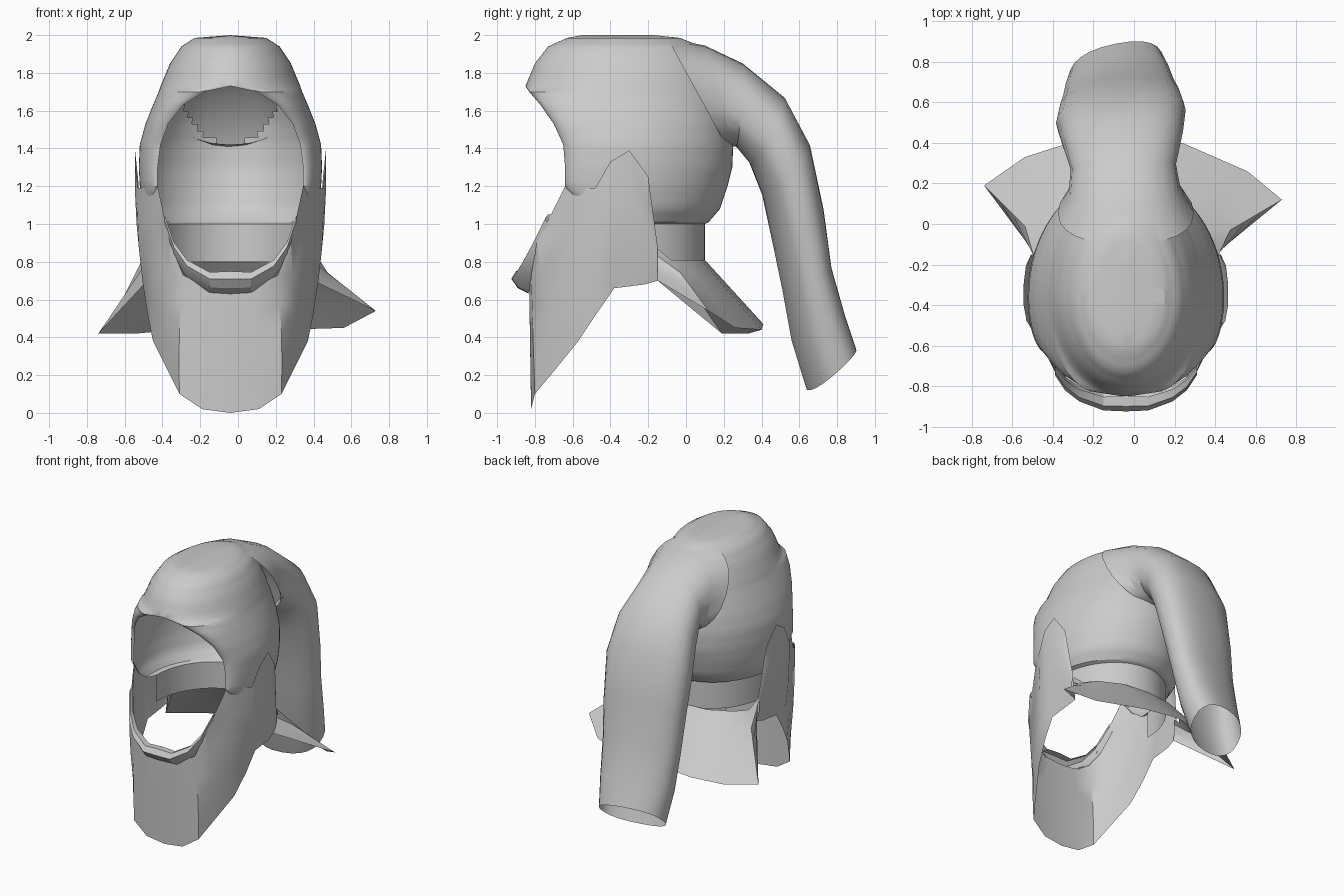
import bpy, bmesh, math
from mathutils import Vector

if "Cube" in bpy.data.objects:
    bpy.data.objects.remove(bpy.data.objects["Cube"], do_unlink=True)

CX = -0.04  # symmetry plane of the hood

cloth = bpy.data.materials.new("grey_cloth")
cloth.use_nodes = True
GREY = (0.6, 0.6, 0.6, 1)
cloth.diffuse_color = GREY
cloth.node_tree.nodes["Principled BSDF"].inputs["Base Color"].default_value = GREY


def loft(name, rows, closed=False, mirror=True, hole=None):
    """Skin a sheet or tube through rows holding equal numbers of points."""
    bm = bmesh.new()
    grid = [[bm.verts.new(p) for p in row] for row in rows]
    n = len(rows[0])
    for a, b in zip(grid, grid[1:]):
        for i in range(n if closed else n - 1):
            j = (i + 1) % n
            bm.faces.new((a[i], a[j], b[j], b[i]))
    if hole:
        doomed = [f for f in bm.faces if hole(f.calc_center_median())]
        bmesh.ops.delete(bm, geom=doomed, context='FACES')
    bmesh.ops.remove_doubles(bm, verts=bm.verts, dist=0.0005)
    bmesh.ops.recalc_face_normals(bm, faces=bm.faces)
    mesh = bpy.data.meshes.new(name)
    bm.to_mesh(mesh)
    bm.free()
    mesh.materials.append(cloth)
    ob = bpy.data.objects.new(name, mesh)
    bpy.context.collection.objects.link(ob)
    ob.location.x = CX
    if mirror:
        ob.modifiers.new("Mirror", 'MIRROR')
    bpy.ops.object.select_all(action='DESELECT')
    ob.select_set(True)
    bpy.context.view_layer.objects.active = ob
    bpy.ops.object.shade_smooth_by_angle(angle=math.radians(28))


def head_row(z, width, back, rim_x, rim_y, steps=20):
    """Half of a level section: face rim, round the side, to the back centre."""
    mid = -0.36
    pts = []
    for i in range(steps + 1):
        t = math.pi / 2 * (1 - i / steps)
        pts.append(Vector((rim_x + (width - rim_x) * math.cos(t),
                           mid + (rim_y - mid) * math.sin(t), z)))
    for i in range(1, steps + 1):
        t = math.pi / 2 * i / steps
        pts.append(Vector((width * math.cos(t), mid + (back - mid) * math.sin(t), z)))
    return pts


def refine(sections, parts=3):
    """Blend extra sections between neighbours."""
    out = []
    for a, b in zip(sections, sections[1:]):
        for k in range(parts):
            out.append([u + (v - u) * k / parts for u, v in zip(a, b)])
    return out + [list(sections[-1])]


def in_tail(c):
    return c.y > 0 and (c.x / 0.24) ** 2 + ((c.z - 1.66) / 0.23) ** 2 < 1


# Hood shell with neck band: height, half width, back, rim x, rim y
sections = [
    (0.8, .39, .1, .39, -.37), (1.0, .39, .1, .39, -.37),
    (1.01, .42, .12, .41, -.45), (1.08, .46, .18, .40, -.55),
    (1.2, .48, .22, .385, -.64), (1.3, .485, .245, .385, -.64),
    (1.42, .48, .25, .37, -.65), (1.53, .45, .24, .33, -.70),
    (1.63, .41, .22, .25, -.77), (1.7, .38, .2, .14, -.83),
    (1.73, .37, .19, 0, -.85), (1.85, .32, .14, 0, -.8),
    (1.94, .26, .08, 0, -.73), (1.985, .19, -.03, 0, -.63),
    (2.0, 0, -.17, 0, -.55),
]
loft("hood_shell", [head_row(*s) for s in refine(sections)], hole=in_tail)

# Hanging tail: outer y and z, inner y and z, half width
tail = [
    (-.1, 1.985, .21, 1.42, .335), (.1, 1.945, .245, 1.41, .275),
    (.3, 1.85, .265, 1.41, .26), (.52, 1.67, .34, 1.32, .3),
    (.65, 1.42, .41, 1.15, .32), (.72, 1.08, .47, .88, .30),
    (.76, .77, .52, .65, .28), (.83, .52, .57, .38, .26),
    (.89, .34, .65, .12, .23),
]


def soft_square(v):
    return math.copysign(abs(v) ** 0.85, v)


rings = []
for k, (oy, oz, iy, iz, half) in enumerate(tail):
    outer, inner = Vector((0, oy, oz)), Vector((0, iy, iz))
    f = k / (len(tail) - 1)
    ring = []
    for i in range(24):
        t = math.tau * i / 24
        p = (outer + inner) / 2 + (outer - inner) / 2 * soft_square(math.cos(t))
        p.x = half * soft_square(math.sin(t))
        p.y += 0.2 * f * p.x  # slight twist towards the tip
        p.x -= 0.05 * f
        ring.append(p)
    rings.append(ring)
loft("hood_tail", rings, closed=True, mirror=False)


def sheet(tops, bottoms, bulge, rows=4):
    """Rows of points from a top edge to a bottom edge, pushed out midway."""
    out = []
    for r in range(rows + 1):
        f = r / rows
        row = []
        for a, b in zip(tops, bottoms):
            p = Vector(a).lerp(Vector(b), f)
            p.x *= 1 + bulge * math.sin(math.pi * f)
            row.append(p)
        out.append(row)
    return out


# Front bib running up the cheeks and over the ears
bib_top = [(0, -.83, .65), (.12, -.83, .66), (.25, -.82, .73), (.32, -.79, .9),
           (.385, -.64, 1.2), (.49, -.48, 1.19), (.505, -.4, 1.33),
           (.505, -.3, 1.39), (.49, -.2, 1.25), (.46, -.15, .88)]
bib_low = [(0, -.82, 0), (.15, -.82, .02), (.27, -.8, .1), (.33, -.7, .22),
           (.41, -.57, .38), (.44, -.47, .53), (.45, -.38, .66),
           (.45, -.3, .67), (.45, -.22, .68), (.44, -.15, .7)]
loft("front_bib", sheet(bib_top, bib_low, 0.04))

# Flared cape behind the neck, with one corner lifted
cape_top = [(.46, -.16, .88), (.43, -.08, .81), (.36, .0, .81), (.2, .08, .81), (0, .1, .81)]
cape_low = [(.44, -.15, .7), (.7, .19, .42), (.5, .33, .42), (.28, .4, .44), (0, .41, .47)]


def flip(points):
    return [(-x, y, z) for x, y, z in points]


lifted = list(cape_low)
lifted[1] = (.77, .12, .54)
lifted[2] = (.6, .26, .45)
loft("back_cape", sheet(flip(cape_top) + cape_top[-2::-1],
                        flip(cape_low) + lifted[-2::-1], 0), mirror=False)

# Rolled lip under the chin
lip_path = [(0, -.88, .7), (.11, -.88, .7), (.23, -.84, .77), (.3, -.79, .87), (.35, -.72, 1.02)]
lip_profile = [(.03, .05), (-.02, .05), (-.045, .01), (-.01, -.04), (.05, -.07)]
lip = []
for k, (x, y, z) in enumerate(lip_path):
    s = 1 - 0.1 * k
    lip.append([Vector((x, y + dy * s, z + dz * s)) for dy, dz in lip_profile])
loft("chin_lip", lip)
